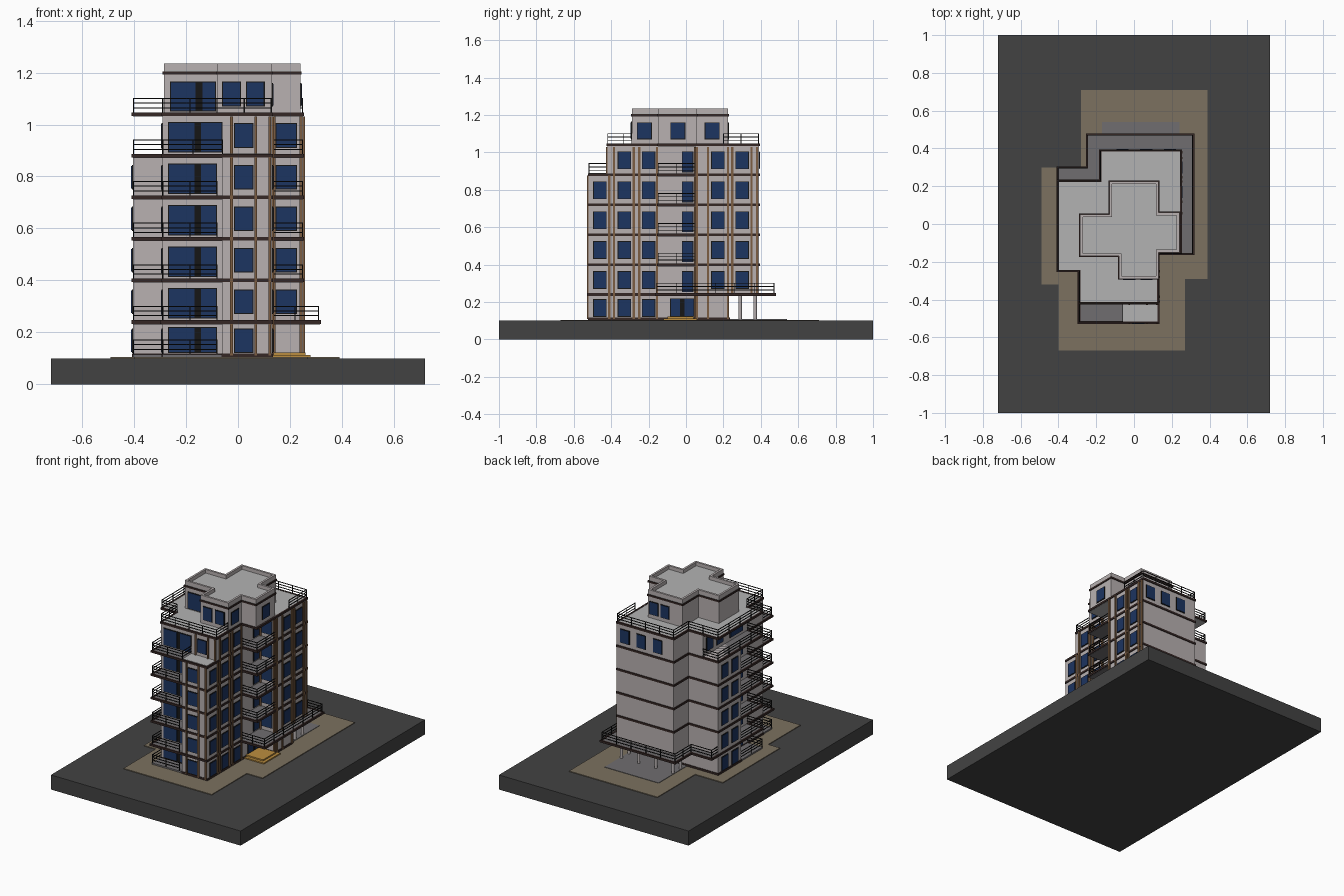
import bpy, bmesh
from mathutils import Vector

if "Cube" in bpy.data.objects:
    bpy.data.objects.remove(bpy.data.objects["Cube"])


def mat(name, r, g, b):
    m = bpy.data.materials.new(name)
    m.diffuse_color = (r, g, b, 1)
    m.use_nodes = True
    m.node_tree.nodes["Principled BSDF"].inputs["Base Color"].default_value = m.diffuse_color
    return m


WALL = mat("wall", .48, .44, .44)
ROOF = mat("roof", .45, .45, .45)
DECK = mat("deck", .16, .155, .16)
BAND = mat("band", .035, .02, .018)
WOOD = mat("wood", .2, .11, .055)
GLASS = mat("glass", .012, .035, .12)
BLACK = mat("black", .008, .008, .008)
ASPHALT = mat("asphalt", .055, .055, .055)
PAVING = mat("paving", .2, .165, .115)
MAT = mat("step", .5, .27, .05)


def finish(bm, name, m):
    bmesh.ops.recalc_face_normals(bm, faces=bm.faces)
    me = bpy.data.meshes.new(name)
    bm.to_mesh(me)
    bm.free()
    me.materials.append(m)
    bpy.context.collection.objects.link(bpy.data.objects.new(name, me))


def add_box(bm, a, b):
    vs = bmesh.ops.create_cube(bm, size=1)["verts"]
    for v in vs:
        v.co = Vector([(a[i] + b[i]) / 2 + v.co[i] * abs(b[i] - a[i]) for i in range(3)])


def boxes(name, m, items):
    bm = bmesh.new()
    for a, b in items:
        add_box(bm, a, b)
    finish(bm, name, m)


def offset(pts, d):
    # grow (d > 0) a counter-clockwise right-angled outline
    out = []
    for i, p in enumerate(pts):
        p = Vector(p)
        e0 = (p - Vector(pts[i - 1])).normalized()
        e1 = (Vector(pts[(i + 1) % len(pts)]) - p).normalized()
        out.append(p + d * Vector((e0.y + e1.y, -e0.x - e1.x)))
    return out


def prism(name, m, pts, z0, z1):
    bm = bmesh.new()
    f = bm.faces.new([bm.verts.new((p[0], p[1], z0)) for p in pts])
    r = bmesh.ops.extrude_face_region(bm, geom=[f])
    for v in r["geom"]:
        if isinstance(v, bmesh.types.BMVert):
            v.co.z = z1
    finish(bm, name, m)


def ring(name, m, pts, t, z0, z1):
    bm = bmesh.new()
    loops = [[bm.verts.new((p[0], p[1], z)) for p in o]
             for o, z in ((pts, z0), (pts, z1), (offset(pts, -t), z1), (offset(pts, -t), z0))]
    n = len(pts)
    for k in range(4):
        a, b = loops[k], loops[(k + 1) % 4]
        for i in range(n):
            j = (i + 1) % n
            bm.faces.new((a[i], a[j], b[j], b[i]))
    finish(bm, name, m)


def railing(name, pts, z, h=.055):
    bm = bmesh.new()
    w = .002
    for (x0, y0), (x1, y1) in zip(pts, pts[1:]):
        for k in (.35, .68, 1):
            add_box(bm, (min(x0, x1) - w, min(y0, y1) - w, z + h * k - w),
                    (max(x0, x1) + w, max(y0, y1) + w, z + h * k + w))
        n = max(1, round((abs(x1 - x0) + abs(y1 - y0)) / .11))
        for i in range(n + 1):
            x, y = x0 + (x1 - x0) * i / n, y0 + (y1 - y0) * i / n
            add_box(bm, (x - w, y - w, z), (x + w, y + w, z + h))
    finish(bm, name, BLACK)


frames, panes, strips = [], [], []


def panel(store, axis, sign, wall, u0, u1, z0, z1, depth):
    p, q = wall - sign * .004, wall + sign * depth
    if axis == "x":
        store.append(((p, u0, z0), (q, u1, z1)))
    else:
        store.append(((u0, p, z0), (u1, q, z1)))


def window(axis, sign, wall, u0, u1, z0, z1, split=None):
    panel(frames, axis, sign, wall, u0, u1, z0, z1, .004)
    for a, b in ([(u0, u1)] if split is None else [(u0, split - .009), (split + .009, u1)]):
        panel(panes, axis, sign, wall, a + .004, b - .004, z0 + .004, z1 - .004, .006)


# site
boxes("base", ASPHALT, [((-.72, -1, 0), (.72, 1, .1))])
prism("paving", PAVING, [(-.40, -.67), (.27, -.67), (.27, -.29), (.39, -.29), (.39, .71),
                         (-.28, .71), (-.28, .30), (-.49, .30), (-.49, -.32), (-.40, -.32)], .099, .105)
boxes("parking_pad", DECK, [((-.17, .23, .1), (.24, .54, .108))])
boxes("entrance_step", MAT, [((.13, -.12, .1), (.28, .06, .113)), ((.13, -.1, .11), (.26, .04, .122))])

# outlines
SLAB = [(-.29, -.52), (.13, -.52), (.13, -.15), (.25, -.15), (.25, .39), (-.18, .39),
        (-.18, .23), (-.405, .23), (-.405, -.25), (-.29, -.25)]
TERRACE = [(-.295, -.525), (.13, -.525), (.13, -.16), (.315, -.16), (.315, .475), (-.25, .475),
           (-.25, .30), (-.405, .30), (-.405, -.25), (-.295, -.25)]
TOPSLAB = [(x, max(y, -.42)) for x, y in SLAB]
BODY = [(-.29, -.42), (-.06, -.42), (-.06, -.52), (.13, -.52), (.13, .05), (.25, .05), (.25, .39),
        (-.18, .39), (-.18, .23), (-.405, .23), (-.405, -.02), (-.29, -.02)]
GROUND = BODY[:6] + [(.25, .23)] + BODY[9:]
UPPER = [(-.29, -.42), (.13, -.42), (.13, .05), (.25, .05), (.25, .39), (-.18, .39), (-.18, .23), (-.29, .23)]
PENT = [(-.08, -.29), (.13, -.29), (.13, -.15), (.24, -.15), (.24, .06), (.13, .06), (.13, .225),
        (-.13, .225), (-.13, .05), (-.285, .05), (-.285, -.17), (-.08, -.17)]

# walls
prism("ground_walls", WALL, GROUND, .1, .245)
prism("main_walls", WALL, BODY, .24, .885)
prism("upper_walls", WALL, UPPER, .88, 1.04)
prism("penthouse_walls", WALL, PENT, 1.04, 1.2)

# floor slabs with dark edge bands
LEVELS = [.245, .405, .565, .725, .885]
plinth = [p for p in SLAB if p[1] < .3]
plinth = SLAB[:3] + [(.25, -.15), (.25, .23)] + SLAB[7:]
prism("plinth", BAND, offset(BODY[:6] + [(.25, .23)] + BODY[9:], .004), .1, .118)
boxes("ground_balcony_decks", DECK, [((-.29, -.52, .1), (-.06, -.42, .115)), ((-.405, -.25, .1), (-.29, -.02, .115))])
for i, z in enumerate(LEVELS + [1.045]):
    o = TERRACE if i == 0 else TOPSLAB if i == 5 else SLAB
    prism(f"floor_slab_{i}", ROOF if i == 5 else DECK, o, z - .014, z)
    ring(f"floor_band_{i}", BAND, offset(o, .005), .012, z - .012, z + .002)
boxes("front_room_roof", ROOF, [((-.06, -.515, .88), (.125, -.42, .889))])

# penthouse roof and parapet
ring("penthouse_band", BAND, offset(PENT, .005), .012, 1.192, 1.204)
prism("penthouse_roof", ROOF, PENT, 1.19, 1.21)
ring("penthouse_parapet", WALL, PENT, .014, 1.2, 1.235)

# windows of every floor
for i, f in enumerate([.1] + LEVELS):
    lo, hi = (.12, .215) if i == 0 else (f + .025, f + .12)
    window("y", -1, -.42, -.27, -.08 if i < 5 else -.06, f + .02 if i == 0 else f + .008, hi + .005, -.155)
    window("y", -1, -.42 if i == 5 else -.52, -.015, .06, lo, hi)
    for y in (-.46, -.33, -.2):
        if i < 5 or y > -.4:
            window("x", 1, .13, y - .036, y + .036, lo, hi)
    if i == 0:
        window("x", 1, .13, -.085, .045, .122, .22, -.02)
    else:
        window("x", 1, .13, -.022, .04, f + .008, hi)
        window("y", -1, .05, .145, .228, lo, hi)
        for y in (.17, .30):
            window("x", 1, .25, y - .036, y + .036, lo, hi)
    window("x", -1, -.29, -.2, -.06, f + .02, hi)
    for y in (.05, .16):
        window("x", -1, -.405 if i < 5 else -.29, y - .036, y + .036, lo, hi)
for x in (.19, .065, -.06):
    window("y", 1, .39, x - .036, x + .036, .91, 1.005)
# penthouse windows
window("y", -1, -.17, -.262, -.085, 1.05, 1.165, -.15)
for x in (-.025, .067):
    window("y", -1, -.29, x - .036, x + .036, 1.07, 1.165)
for y, x in ((-.222, .13), (-.043, .24), (.14, .13)):
    window("x", 1, x, y - .04, y + .04, 1.07, 1.16)
for x in (0, .085):
    window("y", 1, .225, x - .034, x + .034, 1.07, 1.16)

# vertical timber strips
for y in (-.41, -.385, -.28, -.25, -.155):
    panel(strips, "x", 1, .13, y - .006, y + .006, .11, .875 if y < -.4 else 1.03, .008)
for y in (.057, .118, .225, .247, .35, .38):
    panel(strips, "x", 1, .25, y - .006, y + .006, .11 if y < .23 else .24, 1.03, .008)
for x in (-.025, .068, .122):
    panel(strips, "y", -1, -.52, x - .005, x + .005, .11, .875, .008)
    panel(strips, "y", -1, -.42, x - .005, x + .005, .885, 1.03, .008)
for x in (.138, .242):
    panel(strips, "y", -1, .05, x - .006, x + .006, .11, 1.03, .008)

boxes("window_frames", BLACK, frames)
boxes("window_panes", GLASS, panes)
boxes("timber_strips", WOOD, strips)

# columns under the rear overhang
bm = bmesh.new()
for x, y in ((-.16, .37), (-.03, .37), (.1, .37), (.23, .37), (.23, .29), (-.16, .29)):
    r = bmesh.ops.create_cone(bm, cap_ends=True, segments=12, radius1=.009, radius2=.009, depth=.14)
    bmesh.ops.translate(bm, verts=r["verts"], vec=(x, y, .17))
finish(bm, "columns", WALL)

# balcony and terrace railings
for i, z in enumerate([.115] + LEVELS):
    front = [(-.288, -.42), (-.288, -.518), (-.08 if i < 5 else -.06, -.518)]
    railing(f"front_railing_{i}", front if i < 5 else front + [(-.06, -.42)], z)
    left = [(-.29, -.248), (-.402, -.248), (-.402, -.02)]
    railing(f"left_railing_{i}", left if i < 5 else left[:2] + [(-.402, .228), (-.29, .228)], z)
    if i > 1:
        railing(f"right_railing_{i}", [(.13, -.148), (.248, -.148), (.248, .05)], z)
railing("terrace_railing", [(.13, -.157), (.31, -.157), (.31, .47), (-.247, .47), (-.247, .297),
                            (-.402, .297), (-.402, -.02)], .245)
railing("roof_railing", [(.128, -.29), (.128, -.418), (-.288, -.418), (-.288, -.248), (-.402, -.248), (-.402, .228),
                         (-.178, .228), (-.178, .388), (.248, .388), (.248, .2)], 1.045)
